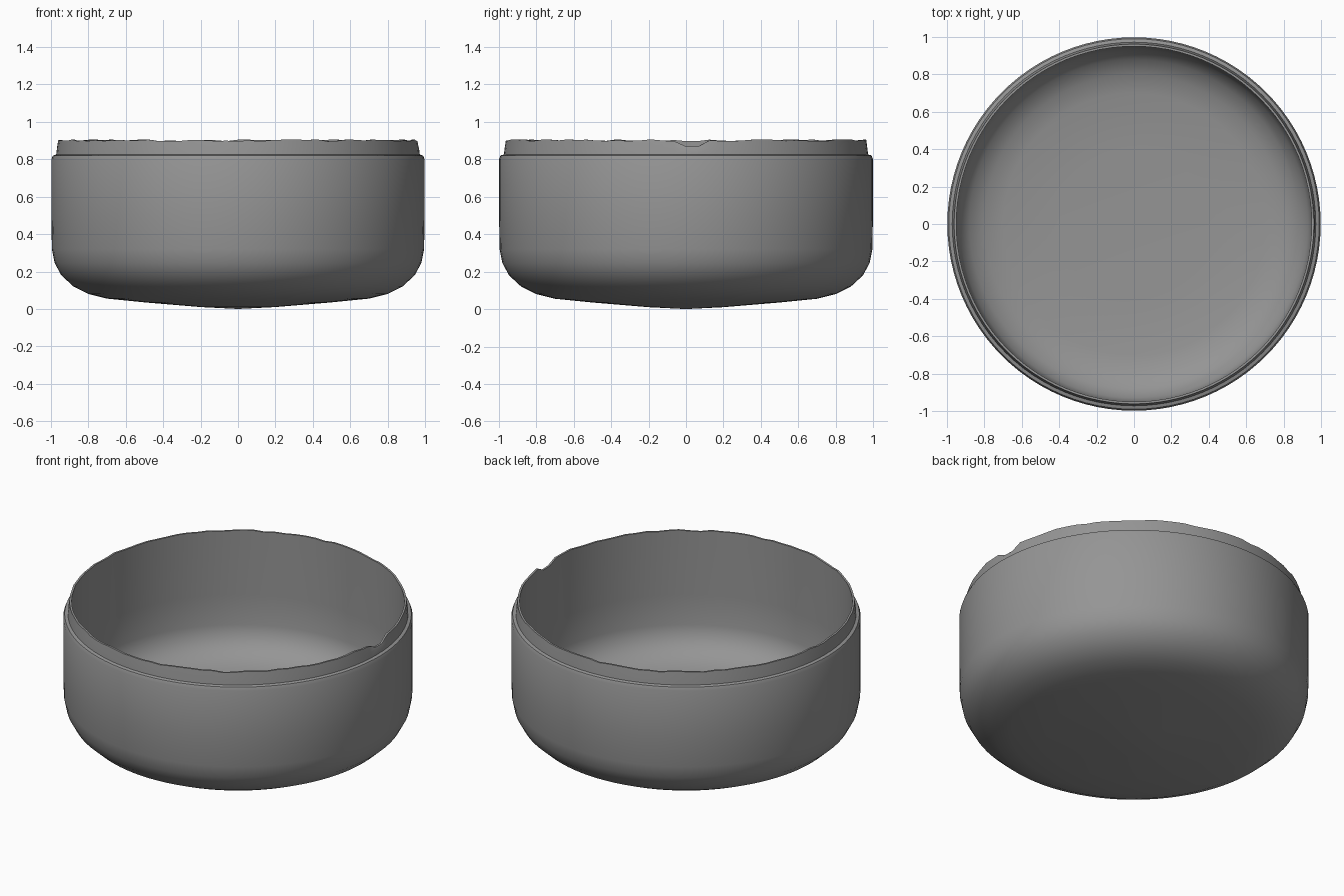
import bpy, bmesh, math, random

cube = bpy.data.objects.get("Cube")
if cube:
    bpy.data.objects.remove(cube, do_unlink=True)
random.seed(4)
SEGMENTS = 96

# Matte grey
grey = bpy.data.materials.new("matte grey")
grey.use_nodes = True
colour = (0.3, 0.3, 0.3, 1)
grey.diffuse_color = colour
grey.node_tree.nodes["Principled BSDF"].inputs["Base Color"].default_value = colour

# Half section: domed underside, wall, stepped lip, inner wall, floor
underside = [(0.2, 0.01), (0.5, 0.035), (0.7, 0.055)]
outer_corner = [(0.8, 0.08), (0.88, 0.12), (0.945, 0.18), (0.98, 0.245), (0.995, 0.32)]
wall = [(0.998, 0.5), (0.998, 0.8), (0.99, 0.82)]
lip = [(0.972, 0.825), (0.968, 0.86), (0.962, 0.9)]
inner_wall = [(0.95, 0.9), (0.95, 0.82), (0.95, 0.5), (0.948, 0.31)]
floor = [(0.93, 0.24), (0.88, 0.18), (0.8, 0.135), (0.7, 0.115), (0.4, 0.1)]
profile = underside + outer_corner + wall + lip + inner_wall + floor

bm = bmesh.new()
rim_wobble = [random.uniform(-0.004, 0.006) for _ in range(SEGMENTS)]
rings = []
for radius, height in profile:
    ring = []
    for i in range(SEGMENTS):
        angle = math.tau * i / SEGMENTS
        z = height
        if height == 0.9:
            z += rim_wobble[i]
            # Small chip in the rim on the left side
            if i in (0, 1):
                z -= 0.03
        ring.append(bm.verts.new((radius * math.cos(angle), radius * math.sin(angle), z)))
    rings.append(ring)

# Skin between rings, then close the underside and floor
for a, b in zip(rings, rings[1:]):
    for i in range(SEGMENTS):
        j = (i + 1) % SEGMENTS
        bm.faces.new((a[i], a[j], b[j], b[i]))
for ring, z in ((rings[0], 0), (rings[-1], 0.1)):
    centre = bm.verts.new((0, 0, z))
    for i in range(SEGMENTS):
        bm.faces.new((ring[i], ring[(i + 1) % SEGMENTS], centre))
bmesh.ops.recalc_face_normals(bm, faces=bm.faces)

mesh = bpy.data.meshes.new("round_bowl")
bm.to_mesh(mesh)
bm.free()
mesh.materials.append(grey)
bowl = bpy.data.objects.new("round_bowl", mesh)
bpy.context.collection.objects.link(bowl)
bpy.ops.object.select_all(action='DESELECT')
bowl.select_set(True)
bpy.context.view_layer.objects.active = bowl
bpy.ops.object.shade_smooth_by_angle(angle=math.radians(40))
